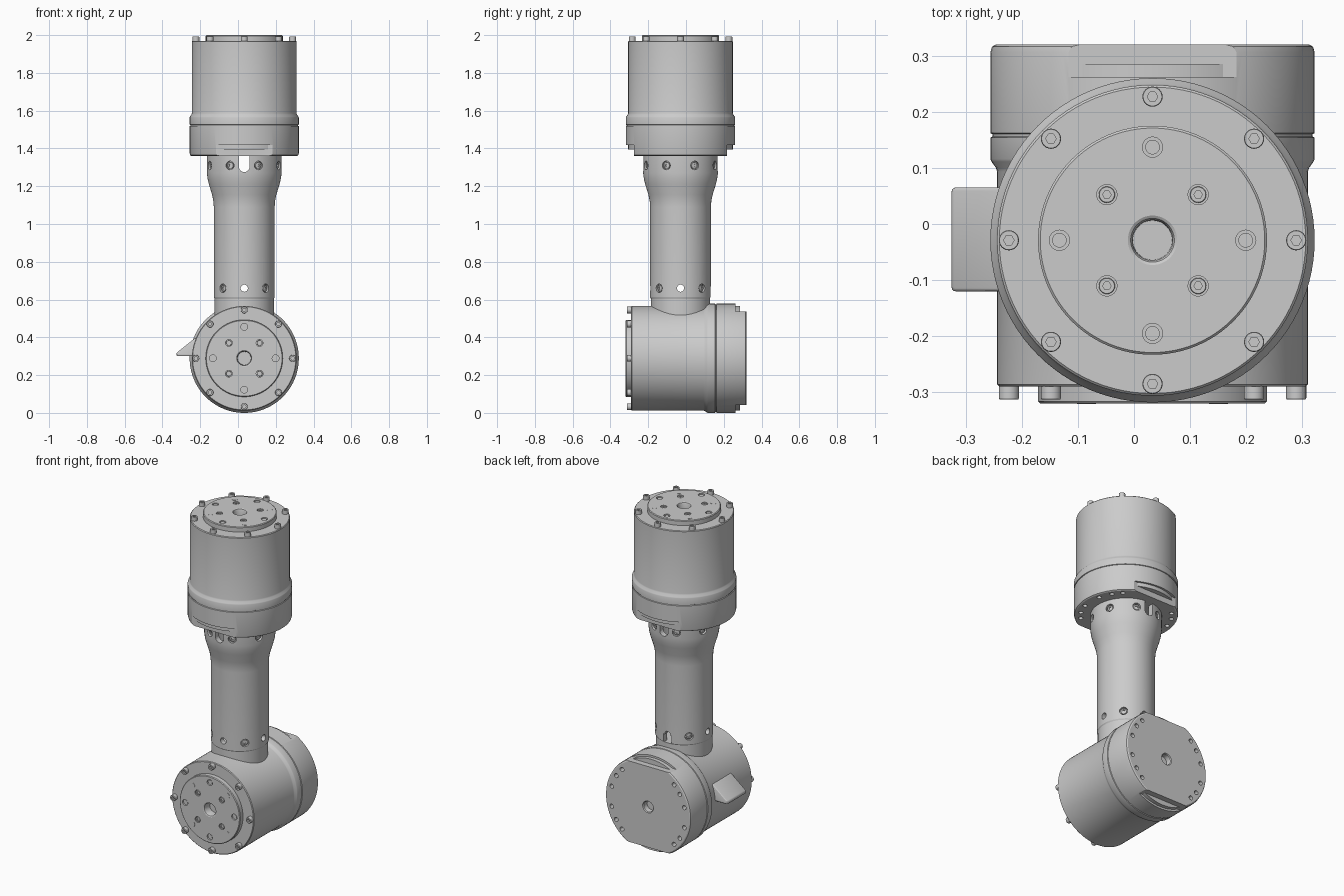
import bpy, bmesh
from math import sin, cos, pi, radians
from mathutils import Matrix, Vector

if "Cube" in bpy.data.objects:
    bpy.data.objects.remove(bpy.data.objects["Cube"])

grey = bpy.data.materials.new("machined_grey")
grey.use_nodes = True
GREY = (0.6, 0.6, 0.6, 1)
grey.diffuse_color = GREY
grey.node_tree.nodes["Principled BSDF"].inputs["Base Color"].default_value = GREY

AX, AY = 0.033, -0.029          # axis of the arm
UPPER = Matrix.Translation((AX, AY, 2)) @ Matrix.Rotation(pi, 4, "X")
LOWER = Matrix.Translation((AX, -0.32, 0.289)) @ Matrix.Rotation(-pi / 2, 4, "X")


def finish(name, bm, matrix=Matrix(), smooth=True):
    bmesh.ops.recalc_face_normals(bm, faces=bm.faces)
    mesh = bpy.data.meshes.new(name)
    bm.to_mesh(mesh)
    bm.free()
    mesh.materials.append(grey)
    obj = bpy.data.objects.new(name, mesh)
    obj.matrix_world = matrix
    bpy.context.collection.objects.link(obj)
    if smooth:
        shade(obj)
    return obj


def activate(obj):
    bpy.ops.object.select_all(action="DESELECT")
    obj.select_set(True)
    bpy.context.view_layer.objects.active = obj


def shade(obj):
    activate(obj)
    bpy.ops.object.shade_smooth_by_angle(angle=radians(22))


def add_lathe(bm, profile, steps, matrix=Matrix(), hexes=(), closed=False):
    """Spin (radius, height) points; rows listed in hexes get a six-sided outline."""
    rows = []
    for i, (r, z) in enumerate(profile):
        ring = []
        for k in range(steps):
            a = 2 * pi * k / steps
            q = r * cos(pi / 6) / cos(a % (pi / 3) - pi / 6) if i in hexes else r
            ring.append(bm.verts.new(matrix @ Vector((q * cos(a), q * sin(a), z))))
        rows.append(ring)
    pairs = list(zip(rows, rows[1:]))
    if closed:
        pairs.append((rows[-1], rows[0]))
    else:
        bm.faces.new(rows[0])
        bm.faces.new(rows[-1])
    for a, b in pairs:
        for k in range(steps):
            n = (k + 1) % steps
            bm.faces.new((a[k], a[n], b[n], b[k]))


def add_rod(bm, r, z0, z1, matrix=Matrix(), steps=24):
    add_lathe(bm, [(r, z0), (r, z1)], steps, matrix)


def add_screw(bm, r, height, matrix):
    """Socket head: base at z = 0, hex recess in the top."""
    s = r * 0.52
    add_lathe(bm, [(r, 0), (r, height * 0.9), (r * 0.93, height), (s, height), (s, height * 0.5)],
              24, matrix, hexes=(3, 4))


def add_box(bm, low, high):
    low, high = Vector(low), Vector(high)
    m = Matrix.Translation((low + high) / 2) @ Matrix.Diagonal((high - low).to_4d())
    bmesh.ops.create_cube(bm, size=1, matrix=m)


def cut(obj, bm):
    """Subtract the cutter; keep the uncut mesh if nothing would remain."""
    uncut = obj.data.copy()
    cutter = finish("cutter", bm, obj.matrix_world.copy(), False)
    cutter.hide_render = True
    mod = obj.modifiers.new("cut", "BOOLEAN")
    mod.operation, mod.solver, mod.object = "DIFFERENCE", "EXACT", cutter
    activate(obj)
    bpy.ops.object.modifier_apply(modifier="cut")
    bpy.data.objects.remove(cutter)
    if len(obj.data.polygons) < len(uncut.polygons) / 2:
        obj.data = uncut
    shade(obj)


def polar(r, degrees, z=0):
    a = radians(degrees)
    return Matrix.Translation((r * cos(a), r * sin(a), z))


FLIP = Matrix.Rotation(pi, 4, "X")   # screw heads point to the output face (-z)


def actuator(name, place):
    # Housing from the output face (z = 0) to the rear cap, with a seam groove
    bm = bmesh.new()
    add_lathe(bm, [(0.035, 0.05), (0.036, 0.01), (0.039, 0.003), (0.044, 0), (0.2, 0),
                   (0.204, 0.004), (0.204, 0.03), (0.273, 0.03), (0.277, 0.034),
                   (0.277, 0.413), (0.279, 0.42), (0.287, 0.431), (0.289, 0.436),
                   (0.289, 0.474), (0.285, 0.476), (0.285, 0.48), (0.289, 0.482),
                   (0.289, 0.626), (0.286, 0.636), (0.279, 0.64),
                   (0.036, 0.64), (0.032, 0.635), (0.03, 0.6)], 96)
    body = finish(name + "_housing", bm, place)

    # Chord cuts, cap holes and face counterbores
    bm = bmesh.new()
    for s in (-1, 1):
        ys = sorted((s * 0.247, s * 0.4))
        add_box(bm, (-0.4, ys[0], 0.582), (0.4, ys[1], 0.7))
    for side in (0, 180):
        for a in (-46, -32, -14, 14, 32, 46):
            add_rod(bm, 0.013, 0.61, 0.66, polar(0.253, side + a), 16)
    for a in range(0, 360, 90):
        add_rod(bm, 0.018, -0.02, 0.01, polar(0.166, a))
        add_rod(bm, 0.018, -0.02, 0.012, polar(0.115, a + 45))
    cut(body, bm)

    # Stepped rim seen in the chord cuts
    bm = bmesh.new()
    add_rod(bm, 0.277, 0.57, 0.605, steps=96)
    finish(name + "_inner_rim", bm, place)

    # Rim screws, recessed face screws, inner screws and flush dowels
    bm = bmesh.new()
    for a in range(0, 360, 45):
        add_screw(bm, 0.018, 0.027, polar(0.256, a, 0.034) @ FLIP)
    for a in range(0, 360, 90):
        add_screw(bm, 0.0145, 0.011, polar(0.115, a + 45, 0.012) @ FLIP)
        add_rod(bm, 0.013, 0.004, 0.02, polar(0.166, a))
        add_rod(bm, 0.017, -0.001, 0.01, polar(0.166, a + 45))
    finish(name + "_screws", bm, place)


actuator("upper_actuator", UPPER)
actuator("lower_actuator", LOWER)

# Hollow link tube with a flared top
arm = Matrix.Translation((AX, AY, 0))
bm = bmesh.new()
add_lathe(bm, [(0.157, 0.605), (0.161, 0.612), (0.161, 1.09), (0.163, 1.12), (0.17, 1.155),
               (0.187, 1.21), (0.194, 1.24), (0.198, 1.27), (0.198, 1.37),
               (0.165, 1.37), (0.165, 1.25), (0.13, 1.11), (0.13, 0.605)], 96, closed=True)
tube = finish("link_tube", bm, arm)


def radial(degrees, z, r):
    """Frame whose z axis points outward from the tube."""
    return (Matrix.Rotation(radians(degrees), 4, "Z") @ Matrix.Translation((r, 0, z))
            @ Matrix.Rotation(pi / 2, 4, "Y"))


# Counterbored screws and plain through holes round both ends
holes, screws = bmesh.new(), bmesh.new()
for a in range(0, 360, 45):
    add_rod(holes, 0.023, -0.016, 0.05, radial(a + 22.5, 1.31, 0.198))
    add_screw(screws, 0.017, 0.011, radial(a + 22.5, 1.31, 0.18))
    if a % 90:
        add_rod(holes, 0.023, -0.014, 0.05, radial(a, 0.66, 0.161))
        add_screw(screws, 0.017, 0.01, radial(a, 0.66, 0.145))
    else:
        add_rod(holes, 0.019, -0.08, 0.05, radial(a, 0.66, 0.161))
cut(tube, holes)
finish("link_screws", screws, arm)

# Round-ended cable slots: two at the top, one at the rear of the foot
ends, slots = bmesh.new(), bmesh.new()
for a in (90, 270):
    add_rod(ends, 0.0275, -0.08, 0.05, radial(a, 1.302, 0.198))
for y0, y1, z0, z1 in ((-0.3, -0.13, 1.304, 1.4), (0.13, 0.3, 1.304, 1.4), (0.1, 0.25, 0.59, 0.657)):
    add_box(slots, (-0.027, y0, z0), (0.027, y1, z1))
cut(tube, ends)
cut(tube, slots)

# Neck joining the tube to the lower housing
bm = bmesh.new()
add_rod(bm, 0.157, 0.45, 0.607, steps=96)
finish("link_neck", bm, arm)

# Wedge-shaped cable outlet on the side of the lower housing
bm = bmesh.new()
outline = [(-0.325, 0.3), (-0.325, 0.318), (-0.225, 0.398), (-0.15, 0.398), (-0.15, 0.3)]
face = bm.faces.new([bm.verts.new((x, -0.12, z)) for x, z in outline])
new = bmesh.ops.extrude_face_region(bm, geom=[face])["geom"]
bmesh.ops.translate(bm, vec=(0, 0.185, 0), verts=[v for v in new if isinstance(v, bmesh.types.BMVert)])
bmesh.ops.recalc_face_normals(bm, faces=bm.faces)
bmesh.ops.bevel(bm, geom=bm.edges[:], offset=0.007, segments=3, affect="EDGES", profile=0.5)
finish("cable_outlet", bm)
